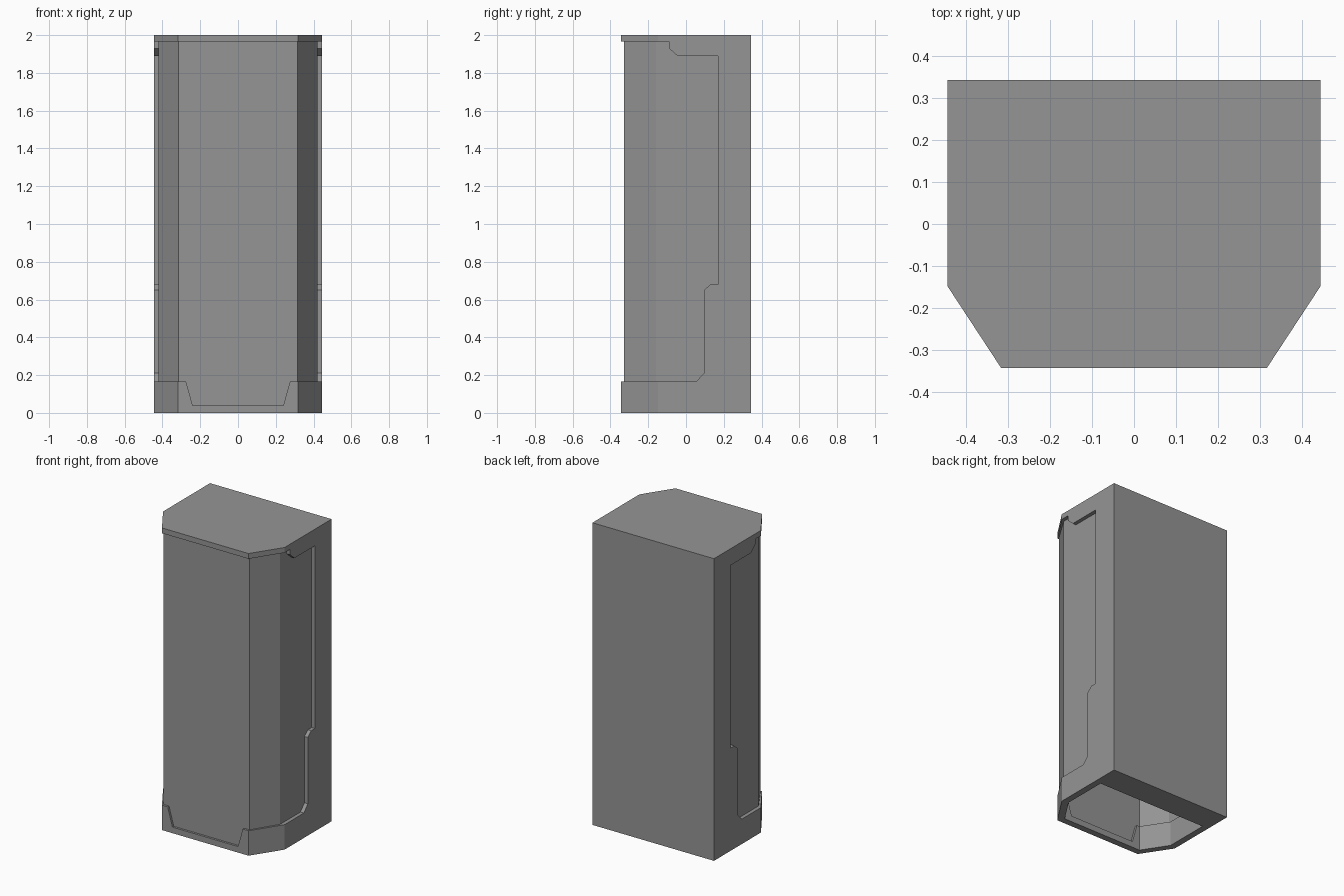
import bpy, bmesh
from mathutils import Vector

if "Cube" in bpy.data.objects:
    bpy.data.objects.remove(bpy.data.objects["Cube"])

grey = bpy.data.materials.new("mid_grey")
grey.use_nodes = True
colour = (0.3, 0.3, 0.3, 1)
grey.diffuse_color = colour
grey.node_tree.nodes["Principled BSDF"].inputs["Base Color"].default_value = colour


def prism(name, points, axis, low, high):
    """Extrude a flat profile along an axis; points fill the other two axes in order."""
    bm = bmesh.new()
    verts = []
    for a, b in points:
        co = [a, b]
        co.insert("xyz".index(axis), low)
        verts.append(bm.verts.new(co))
    step = Vector([(high - low) * (axis == k) for k in "xyz"])
    out = bmesh.ops.extrude_face_region(bm, geom=[bm.faces.new(verts)], use_keep_orig=True)
    top = [g for g in out["geom"] if isinstance(g, bmesh.types.BMVert)]
    bmesh.ops.translate(bm, verts=top, vec=step)
    bmesh.ops.recalc_face_normals(bm, faces=bm.faces)
    mesh = bpy.data.meshes.new(name)
    bm.to_mesh(mesh)
    bm.free()
    mesh.materials.append(grey)
    obj = bpy.data.objects.new(name, mesh)
    bpy.context.collection.objects.link(obj)
    return obj


def mirrored(half):
    """Close a half profile by mirroring it across x = 0."""
    return half + [(-x, y) for x, y in reversed(half)]


def cut(target, cutter):
    cutter.hide_render = True
    cutter.hide_viewport = True
    cutter.display_type = 'WIRE'
    mod = target.modifiers.new(cutter.name, 'BOOLEAN')
    mod.operation = 'DIFFERENCE'
    mod.solver = 'EXACT'
    mod.object = cutter


# Outer shell with chamfered front corners, open underneath
shell = prism("outer_shell", mirrored([(0.317, -0.343), (0.445, -0.148), (0.445, 0.343)]), 'z', 0, 2)
cavity = prism("cavity_cutter", mirrored([(0.294, -0.30), (0.402, -0.135), (0.402, 0.165)]), 'z', -0.1, 1.96)

# Stepped opening that wraps around the front and sides
opening = prism("opening_cutter", [
    (-0.5, 0.165), (0.053, 0.165), (0.095, 0.21), (0.095, 0.65), (0.13, 0.68), (0.17, 0.68),
    (0.17, 1.89), (-0.045, 1.89), (-0.09, 1.93), (-0.09, 1.965), (-0.5, 1.965)], 'x', -1, 1)

# Tapered notch in the lower front lip
notch = prism("notch_cutter", mirrored([(0.24, 0.04), (0.275, 0.165), (0.275, 0.3)]), 'y', -0.5, -0.2)

for cutter in (cavity, opening, notch):
    cut(shell, cutter)

# Thin recessed panel that fills the opening
outer = [(0.42, 0.171), (0.42, -0.16), (0.315, -0.329)]
inner = [(0.309, -0.317), (0.408, -0.157), (0.408, 0.171)]
ring = outer + [(-x, y) for x, y in reversed(outer)]
ring += [(-x, y) for x, y in reversed(inner)] + inner
prism("recessed_panel", ring, 'z', 0.03, 1.967)
